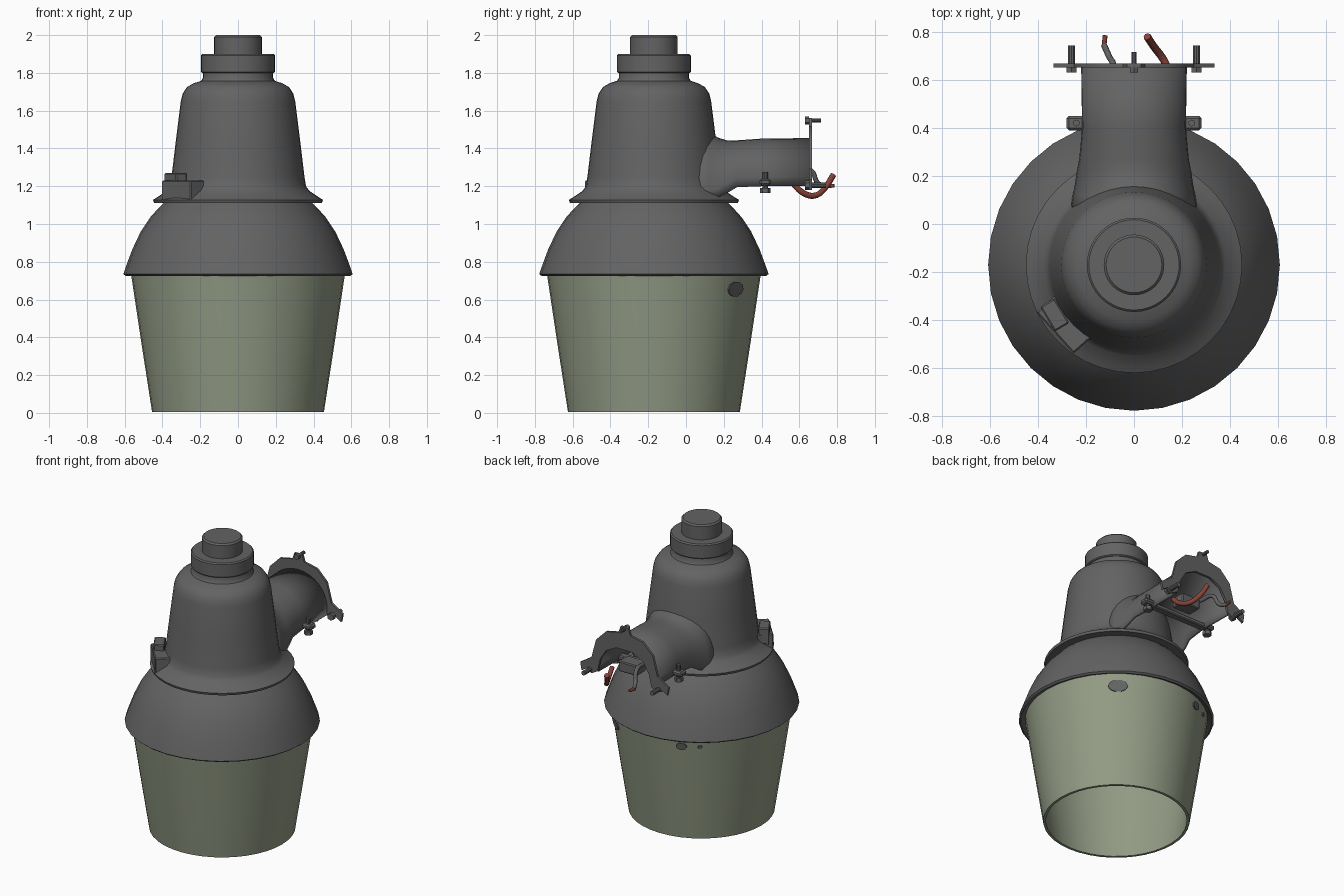
import bpy, bmesh, math
from mathutils import Vector, Matrix

if "Cube" in bpy.data.objects:
    bpy.data.objects.remove(bpy.data.objects["Cube"])

AXIS_Y = -0.17


def material(name, rgb):
    m = bpy.data.materials.new(name)
    m.use_nodes = True
    m.diffuse_color = (*rgb, 1)
    m.node_tree.nodes["Principled BSDF"].inputs["Base Color"].default_value = (*rgb, 1)
    return m


GREY = material("dark grey metal", (0.125, 0.125, 0.125))
GLASS = material("pale green lens", (0.29, 0.33, 0.235))
RED = material("red wire", (0.25, 0.055, 0.04))


def finish(name, bm, mat, angle=35):
    bmesh.ops.recalc_face_normals(bm, faces=bm.faces)
    me = bpy.data.meshes.new(name)
    bm.to_mesh(me)
    bm.free()
    me.materials.append(mat)
    me.shade_smooth()
    me.set_sharp_from_angle(angle=math.radians(angle))
    ob = bpy.data.objects.new(name, me)
    bpy.context.collection.objects.link(ob)
    return ob


def lathe(name, profile, mat, steps=32, closed=False):
    bm = bmesh.new()
    pts = [bm.verts.new((r, AXIS_Y, z)) for r, z in profile]
    edges = [bm.edges.new(p) for p in zip(pts, pts[1:])]
    if closed:
        edges.append(bm.edges.new((pts[-1], pts[0])))
    bmesh.ops.spin(bm, geom=pts + edges, cent=(0, AXIS_Y, 0), axis=(0, 0, 1),
                   angle=2 * math.pi, steps=steps)
    bmesh.ops.remove_doubles(bm, verts=bm.verts, dist=0.0005)
    return finish(name, bm, mat)


def box(name, centre, size, turn=0, bevel=0.006):
    bm = bmesh.new()
    bmesh.ops.create_cube(bm, size=1)
    bmesh.ops.scale(bm, vec=size, verts=bm.verts)
    bmesh.ops.bevel(bm, geom=bm.edges[:], offset=bevel, segments=1, affect='EDGES')
    bmesh.ops.transform(bm, verts=bm.verts, matrix=Matrix.Translation(centre)
                        @ Matrix.Rotation(math.radians(turn), 4, 'Z'))
    return finish(name, bm, GREY)


def rod(name, a, b, radius, sides=10):
    a, b = Vector(a), Vector(b)
    bm = bmesh.new()
    rot = (b - a).to_track_quat('Z', 'Y').to_matrix().to_4x4()
    bmesh.ops.create_cone(bm, cap_ends=True, segments=sides, radius1=radius, radius2=radius,
                          depth=(b - a).length, matrix=Matrix.Translation((a + b) / 2) @ rot)
    return finish(name, bm, GREY)


def wire(name, points, radius, mat):
    cu = bpy.data.curves.new(name, 'CURVE')
    cu.dimensions = '3D'
    cu.bevel_depth = radius
    cu.bevel_resolution = 2
    cu.use_fill_caps = True
    cu.resolution_u = 5
    sp = cu.splines.new('BEZIER')
    sp.bezier_points.add(len(points) - 1)
    for bp, p in zip(sp.bezier_points, points):
        bp.co = p
        bp.handle_left_type = bp.handle_right_type = 'AUTO'
    cu.materials.append(mat)
    ob = bpy.data.objects.new(name, cu)
    bpy.context.collection.objects.link(ob)


# Open-bottomed tapered lens with an inner wall
lathe("lens", [(0.455, 0.005), (0.51, 0.36), (0.567, 0.74),
               (0.55, 0.74), (0.493, 0.36), (0.438, 0.005)], GLASS, 40, True)

# Lower skirt, rolled rim and inner reflector
lathe("skirt", [(0.55, 0.745), (0.595, 0.725), (0.607, 0.735), (0.597, 0.765), (0.56, 0.865),
                (0.515, 0.96), (0.465, 1.035), (0.42, 1.085), (0.385, 1.12)], GREY, 32)
lathe("reflector", [(0.555, 0.74), (0.42, 0.92), (0.2, 1.02), (0, 1.02)], GREY)

# Upper tapered housing with its flange
lathe("housing", [(0.38, 1.112), (0.445, 1.112), (0.45, 1.128), (0.43, 1.14), (0.378, 1.175),
                  (0.36, 1.2), (0.352, 1.25), (0.328, 1.45), (0.303, 1.65), (0.293, 1.69),
                  (0.27, 1.725), (0.235, 1.745), (0.195, 1.758), (0.185, 1.775),
                  (0.185, 1.81)], GREY, 40)

# Light sensor on top
lathe("sensor_base", [(0, 1.8), (0.19, 1.8), (0.196, 1.806), (0.196, 1.892),
                      (0.188, 1.9), (0, 1.9)], GREY, 40)
lathe("sensor_cap", [(0.126, 1.89), (0.126, 1.99), (0.116, 2.0), (0, 2.0)], GREY, 40)

# Latch on the front right of the flange
box("latch_block", (-0.28, -0.41, 1.17), (0.23, 0.13, 0.12), -48)
box("latch_clip", (-0.33, -0.378, 1.215), (0.12, 0.07, 0.11), -59)

# Support arm: an arched channel, open below, flaring into the housing
bm = bmesh.new()
rings = []
for y, half, top, low in [(0.03, 0.27, 1.54, 1.125), (0.12, 0.255, 1.49, 1.13),
                          (0.17, 0.245, 1.457, 1.14), (0.22, 0.238, 1.442, 1.165),
                          (0.27, 0.228, 1.443, 1.195), (0.4, 0.216, 1.452, 1.2),
                          (0.655, 0.22, 1.455, 1.2)]:
    spring = low + 0.05
    ring = [bm.verts.new((half, y, low))]
    for i in range(17):
        a = math.pi * i / 16
        ring.append(bm.verts.new((half * math.cos(a), y, spring + (top - spring) * math.sin(a))))
    ring.append(bm.verts.new((-half, y, low)))
    rings.append(ring)
for r, s in zip(rings, rings[1:]):
    for i in range(len(r) - 1):
        bm.faces.new((r[i], r[i + 1], s[i + 1], s[i]))
arm = finish("support_arm", bm, GREY, 50)
# make the outside face outward so that the wall grows inward
if arm.data.polygons[len(arm.data.polygons) // 2].normal.z < 0:
    arm.data.flip_normals()
mod = arm.modifiers.new("wall", 'SOLIDIFY')
mod.thickness = 0.018
mod.offset = -1

# Arched wall bracket at the arm's end
half = [(0.03, 1.56), (0.045, 1.515), (0.14, 1.495), (0.215, 1.42), (0.25, 1.29),
        (0.335, 1.235), (0.325, 1.18), (0.285, 1.205), (0.25, 1.18),
        (0.205, 1.205), (0.185, 1.29), (0.14, 1.365), (0.06, 1.405)]
bm = bmesh.new()
outline = half + [(-x, z) for x, z in reversed(half)]
face = bm.faces.new([bm.verts.new((x, 0.652, z)) for x, z in outline])
res = bmesh.ops.extrude_face_region(bm, geom=[face])
bmesh.ops.translate(bm, vec=(0, 0.016, 0),
                    verts=[v for v in res["geom"] if isinstance(v, bmesh.types.BMVert)])
finish("wall_bracket", bm, GREY)

# Bracket bolts
rod("top_bolt", (0, 0.635, 1.548), (0, 0.715, 1.548), 0.011)
rod("top_bolt_head", (0, 0.63, 1.548), (0, 0.652, 1.548), 0.02, 6)
for side, s in (("left", 1), ("right", -1)):
    x = 0.26 * s
    rod(side + "_bracket_bolt", (x, 0.635, 1.205), (x, 0.742, 1.205), 0.015)
    rod(side + "_bracket_bolt_head", (x, 0.63, 1.205), (x, 0.652, 1.205), 0.025, 6)
    # Clamp ears and their upright bolts
    x = 0.24 * s
    box(side + "_clamp_ear", (x, 0.42, 1.222), (0.08, 0.06, 0.035), 0, 0.01)
    rod(side + "_clamp_bolt", (x, 0.42, 1.17), (x, 0.42, 1.275), 0.014)
    rod(side + "_clamp_bolt_head", (x, 0.42, 1.165), (x, 0.42, 1.19), 0.028, 6)

# Clamp bar and terminal block inside the arm
box("clamp_bar", (0, 0.42, 1.215), (0.44, 0.05, 0.03))
box("terminal_block", (0.03, 0.54, 1.24), (0.14, 0.1, 0.07))

# Loose wires
wire("red_wire", [(0.16, 0.57, 1.21), (0.15, 0.62, 1.165), (0.125, 0.68, 1.15),
                  (0.085, 0.735, 1.19), (0.055, 0.78, 1.26)], 0.016, RED)
wire("grey_wire", [(-0.07, 0.56, 1.29), (-0.085, 0.66, 1.285), (-0.105, 0.7, 1.215),
                   (-0.125, 0.745, 1.2)], 0.013, GREY)
wire("grey_wire_tip", [(-0.125, 0.74, 1.2), (-0.12, 0.785, 1.203)], 0.01, RED)

# Small mounting tabs showing through the lens near its rim
for i, (deg, w, h) in enumerate([(51, 0.062, 0.04), (112, 0.035, 0.025), (124, 0.015, 0.012)]):
    a = math.radians(deg)
    z = 0.655 if i == 0 else 0.68
    r = 0.455 + 0.155 * z
    bm = bmesh.new()
    bmesh.ops.create_cone(bm, cap_ends=True, segments=10, radius1=1, radius2=1, depth=1)
    bmesh.ops.scale(bm, vec=(h, w, 0.008), verts=bm.verts)
    bmesh.ops.transform(bm, verts=bm.verts, matrix=Matrix.Translation(
        (r * math.cos(a), AXIS_Y + r * math.sin(a), z))
        @ Matrix.Rotation(a, 4, 'Z') @ Matrix.Rotation(math.radians(99), 4, 'Y'))
    finish("lens_tab_%d" % (i + 1), bm, GREY)
